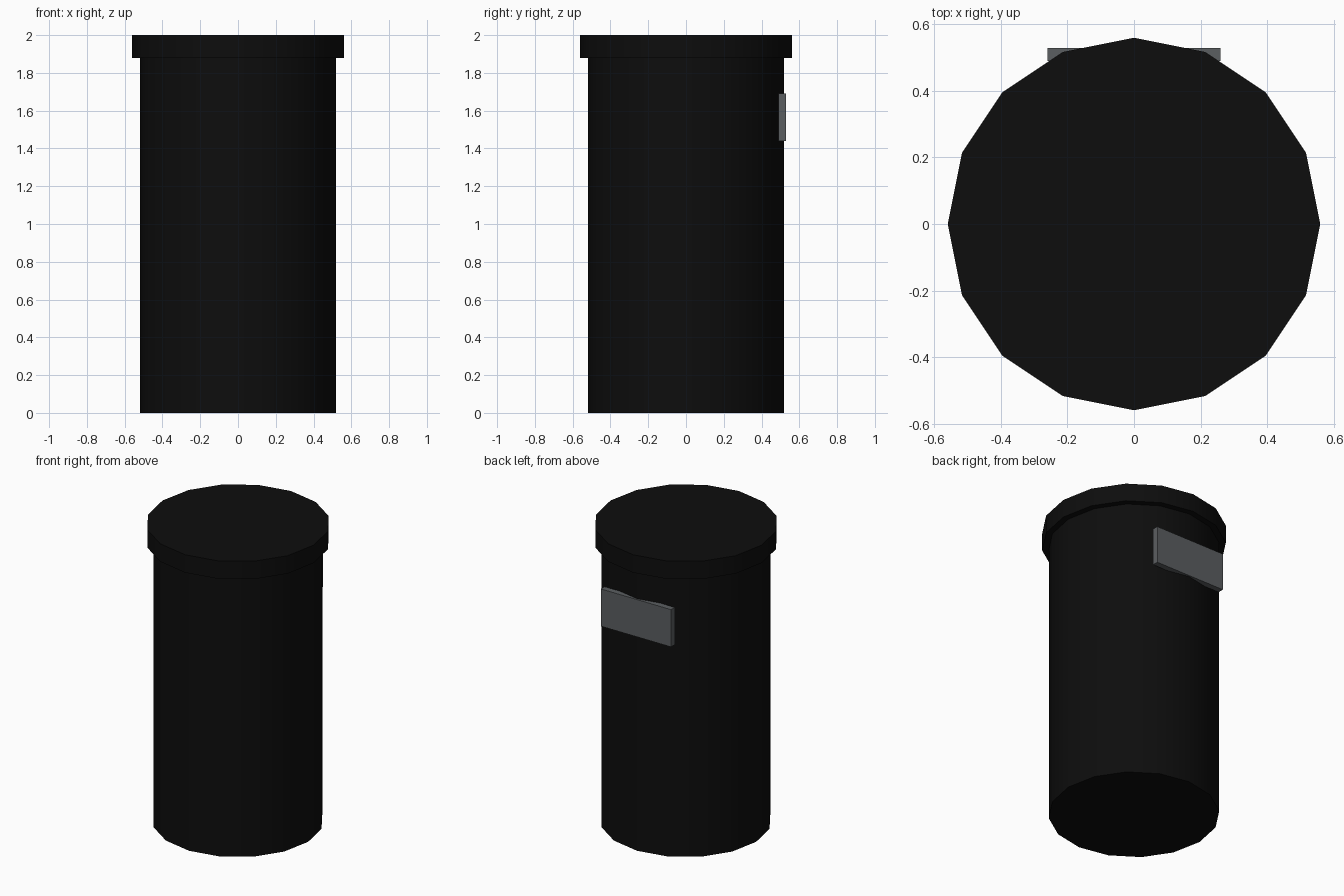
import bpy
import math

cube = bpy.data.objects.get("Cube")
if cube:
    bpy.data.objects.remove(cube, do_unlink=True)


def make_material(name, color):
    mat = bpy.data.materials.new(name)
    mat.use_nodes = True
    mat.diffuse_color = color
    mat.node_tree.nodes["Principled BSDF"].inputs["Base Color"].default_value = color
    return mat


def finish(name, mat):
    obj = bpy.context.object
    obj.name = name
    obj.data.materials.append(mat)
    return obj


def drum(name, radius, bottom, top, mat):
    bpy.ops.mesh.primitive_cylinder_add(
        vertices=16, radius=radius, depth=top - bottom,
        location=(0, 0, (bottom + top) / 2))
    finish(name, mat)
    bpy.ops.object.shade_smooth_by_angle(angle=math.radians(30))


black = make_material("black plastic", (0.004, 0.004, 0.004, 1))
grey = make_material("grey label", (0.105, 0.113, 0.12, 1))

# Canister and its overhanging lid
drum("canister_body", 0.52, 0, 1.88, black)
drum("lid", 0.56, 1.88, 2, black)

# Flat label plate on the back
bpy.ops.mesh.primitive_cube_add(size=1, location=(0, 0.51, 1.565))
plate = finish("label_plate", grey)
plate.scale = (0.52, 0.04, 0.25)
bpy.ops.object.transform_apply(location=False, rotation=False, scale=True)
